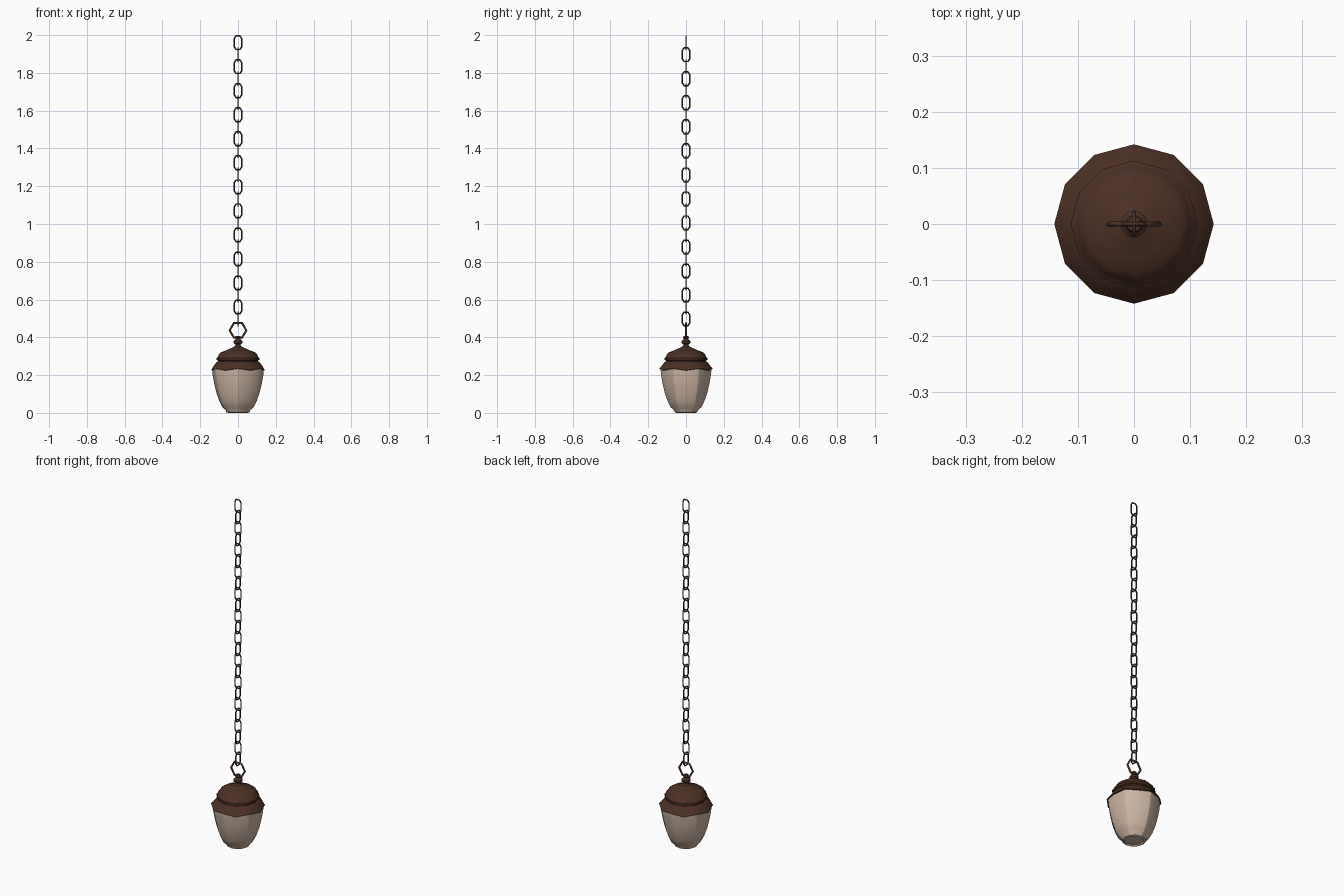
import bpy, bmesh, math
from mathutils import Vector

if "Cube" in bpy.data.objects:
    bpy.data.objects.remove(bpy.data.objects["Cube"])


def material(name, rgb):
    m = bpy.data.materials.new(name)
    m.diffuse_color = (*rgb, 1)
    m.use_nodes = True
    m.node_tree.nodes["Principled BSDF"].inputs["Base Color"].default_value = m.diffuse_color
    return m


bronze = material("dark_bronze", (0.075, 0.030, 0.018))
glass = material("frosted_glass", (0.62, 0.47, 0.37))


def finish(bm, name, mat, angle, sharp_seams=None):
    bmesh.ops.recalc_face_normals(bm, faces=bm.faces)
    me = bpy.data.meshes.new(name)
    bm.to_mesh(me)
    bm.free()
    me.materials.append(mat)
    ob = bpy.data.objects.new(name, me)
    bpy.context.collection.objects.link(ob)
    bpy.ops.object.select_all(action='DESELECT')
    ob.select_set(True)
    bpy.context.view_layer.objects.active = ob
    bpy.ops.object.shade_smooth_by_angle(angle=math.radians(angle))
    if sharp_seams:
        for e in me.edges:
            if sharp_seams(*[me.vertices[i].co for i in e.vertices]):
                e.use_edge_sharp = True
    return ob


def lathe(name, profile, sides, mat, angle=32, tweak=None, seams=None):
    """Revolve (radius, z) points; tweak(i, k, r, z) may alter each point."""
    bm = bmesh.new()
    rings = []
    for k, (r, z) in enumerate(profile):
        ring = []
        for i in range(sides):
            rr, zz = tweak(i, k, r, z) if tweak else (r, z)
            a = math.tau * i / sides
            ring.append(bm.verts.new((rr * math.cos(a), rr * math.sin(a), zz)))
        rings.append(ring)
    for lo, hi in zip(rings, rings[1:]):
        for i in range(sides):
            j = (i + 1) % sides
            bm.faces.new((lo[i], lo[j], hi[j], hi[i]))
    bm.faces.new(rings[0])
    bm.faces.new(rings[-1])
    return finish(bm, name, mat, angle, seams)


def link(name, pts, tube, z, turned, mat, sides=6):
    """Closed tube following a flat loop of (u, z) points."""
    bm = bmesh.new()
    n = len(pts)
    P = [Vector(p) for p in pts]
    rings = []
    for i in range(n):
        d0 = (P[i] - P[i - 1]).normalized()
        d1 = (P[(i + 1) % n] - P[i]).normalized()
        t = (d0 + d1).normalized()
        out = Vector((t.y, -t.x)) / t.dot(d1)
        ring = []
        for s in range(sides):
            a = math.tau * s / sides
            q = P[i] + out * tube * math.cos(a)
            w = tube * math.sin(a)
            co = (w, q.x, z + q.y) if turned else (q.x, w, z + q.y)
            ring.append(bm.verts.new(co))
        rings.append(ring)
    for i in range(n):
        a, b = rings[i], rings[(i + 1) % n]
        for s in range(sides):
            t = (s + 1) % sides
            bm.faces.new((a[s], a[t], b[t], b[s]))
    return finish(bm, name, mat, 62)


# Glass shade: six rounded panels meeting at sharp seams
def panel(i, k, r, z):
    return (r * 0.985 if i % 2 else r), z


def is_seam(a, b):
    on = lambda v: abs(math.cos(3 * math.atan2(v.y, v.x))) < 0.02
    return abs(a.z - b.z) > 0.004 and on(a) and on(b)


lathe("glass_shade", [(0.048, 0.006), (0.052, 0.0), (0.062, 0.004), (0.064, 0.014),
                      (0.083, 0.030), (0.099, 0.062), (0.114, 0.105), (0.126, 0.155),
                      (0.134, 0.20), (0.137, 0.232)], 12, glass, 40, panel, is_seam)


# Cap: scalloped rim, stepped bands and low dome
def scallop(i, k, r, z):
    return r, z + (0.010 if k in (0, 1) and i % 2 else 0)


lathe("cap", [(0.136, 0.224), (0.142, 0.226), (0.131, 0.246), (0.114, 0.268),
              (0.107, 0.272), (0.107, 0.278), (0.113, 0.281), (0.113, 0.291),
              (0.107, 0.296), (0.101, 0.310), (0.088, 0.322), (0.060, 0.332),
              (0.030, 0.346), (0.016, 0.352)], 12, bronze, 35, scallop)

# Finial on top of the cap
lathe("finial", [(0.026, 0.344), (0.014, 0.356), (0.013, 0.362), (0.024, 0.370),
                 (0.024, 0.380), (0.013, 0.389), (0.012, 0.394), (0.016, 0.399),
                 (0.013, 0.407)], 12, bronze, 45)

# Hexagonal hanging ring
hexagon = [(0.044 * math.cos(math.tau * i / 6), 0.044 * math.sin(math.tau * i / 6))
           for i in range(6)]
link("hanging_ring", hexagon, 0.0052, 0.437, False, bronze)

# Chain: links alternate between the two vertical planes
u, v, w, h = 0.010, 0.0195, 0.022, 0.0362
loop = [(v, -w), (v, w), (u, h), (-u, h), (-v, w), (-v, -w), (-u, -h), (u, -h)]
for i in range(24):
    link(f"chain_link_{i + 1:02d}", loop, 0.0038, 1.96 - i * 0.0636, i % 2 == 1, bronze)
